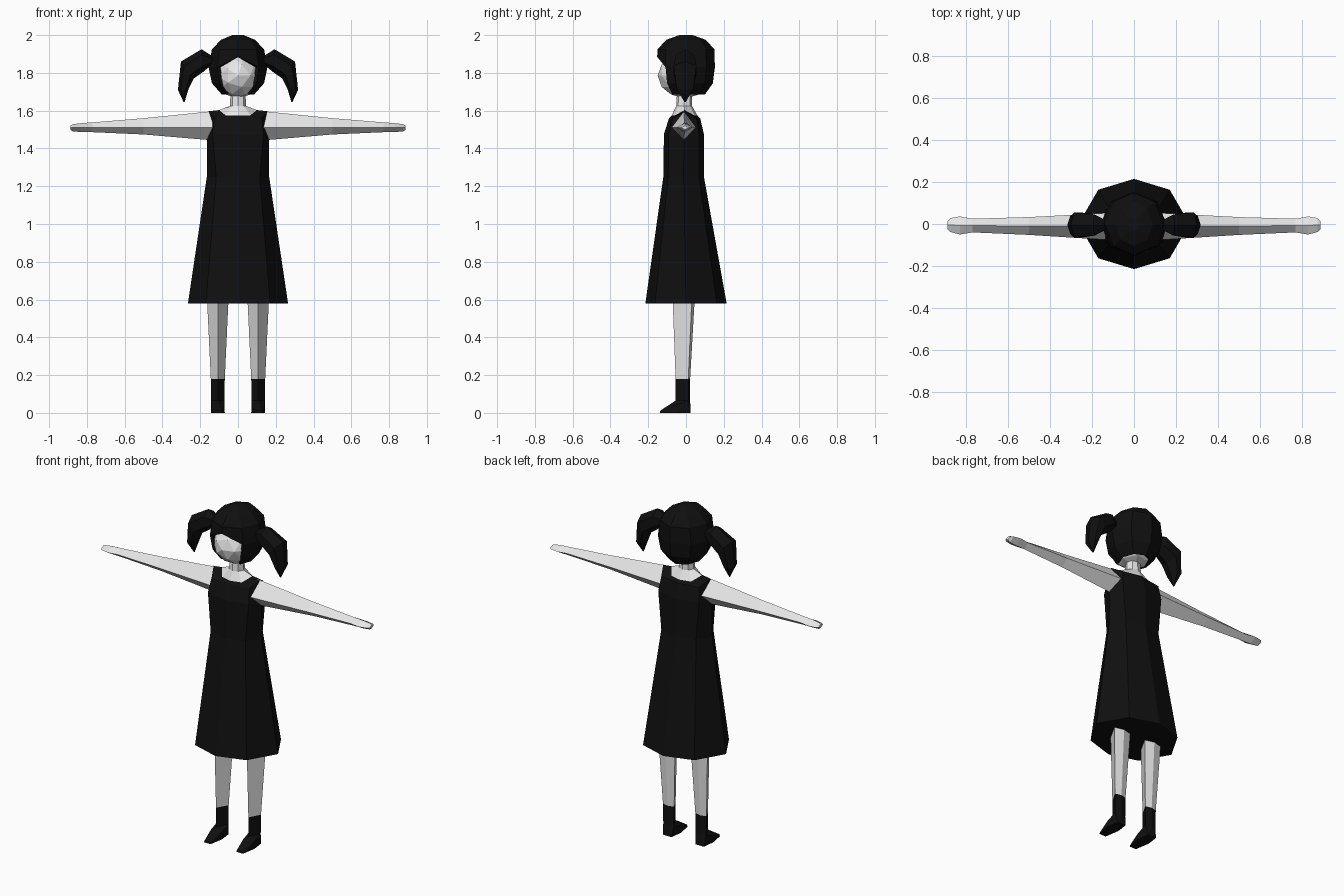
import bpy, bmesh, math
from mathutils import Matrix

cube = bpy.data.objects.get("Cube")
if cube:
    bpy.data.objects.remove(cube, do_unlink=True)


def material(name, rgb, rough=0.9):
    m = bpy.data.materials.new(name)
    m.use_nodes = True
    m.diffuse_color = (*rgb, 1)
    b = m.node_tree.nodes["Principled BSDF"]
    b.inputs["Base Color"].default_value = (*rgb, 1)
    b.inputs["Roughness"].default_value = rough
    return m


SKIN = material("pale_skin", (0.8, 0.8, 0.8))
BLACK = material("black", (0.005, 0.005, 0.005))


def finish(name, bm, mat):
    bmesh.ops.recalc_face_normals(bm, faces=bm.faces)
    me = bpy.data.meshes.new(name)
    bm.to_mesh(me)
    bm.free()
    me.materials.append(mat)
    ob = bpy.data.objects.new(name, me)
    bpy.context.scene.collection.objects.link(ob)
    return ob


def loft(name, rings, mat, cap_start=False, cap_end=False, skip=lambda i, j: False):
    """Join equal-sized rings of points with quads."""
    bm = bmesh.new()
    vs = [[bm.verts.new(p) for p in r] for r in rings]
    n = len(rings[0])
    for i in range(len(vs) - 1):
        for j in range(n):
            if not skip(i, j):
                k = (j + 1) % n
                bm.faces.new((vs[i][j], vs[i][k], vs[i + 1][k], vs[i + 1][j]))
    if cap_start:
        bm.faces.new(vs[0])
    if cap_end:
        bm.faces.new(vs[-1])
    return finish(name, bm, mat)


def body_ring(z_mid, z_side, yf, yb, xc, xs):
    """Eight-sided body section: front, corners, sides, back."""
    yc, h = (yf + yb) / 2, (yb - yf) / 2 * 0.76
    return [(0, yf, z_mid), (xc, yc - h, z_mid), (xs, yc, z_side), (xc, yc + h, z_mid),
            (0, yb, z_mid), (-xc, yc + h, z_mid), (-xs, yc, z_side), (-xc, yc - h, z_mid)]


# Dress, from hem to neckline
neckline = body_ring(1.575, 1.603, -0.075, 0.06, 0.065, 0.1)
loft("dress", [
    body_ring(0.58, 0.58, -0.215, 0.215, 0.17, 0.265),
    body_ring(1.25, 1.25, -0.12, 0.095, 0.115, 0.165),
    body_ring(1.475, 1.45, -0.117, 0.095, 0.135, 0.165),
    body_ring(1.56, 1.597, -0.09, 0.075, 0.125, 0.156),
    neckline], BLACK, cap_start=True)

# Neck and upper chest
loft("neck", [neckline,
              body_ring(1.625, 1.625, -0.052, 0.032, 0.03, 0.043),
              body_ring(1.74, 1.74, -0.045, 0.03, 0.026, 0.037)], SKIN)

# Head
bm = bmesh.new()
bmesh.ops.create_icosphere(bm, subdivisions=2, radius=1)
bm.transform(Matrix.Translation((0, -0.005, 1.785)) @ Matrix.Diagonal((0.125, 0.145, 0.12, 1))
             @ Matrix.Rotation(math.radians(90), 4, 'X'))
finish("head", bm, SKIN)


# Hair cap with an opening for the face
def hair_ring(z, rx, ry, z_front=None):
    pts = []
    for j in range(8):
        a = math.radians(45 * j)
        zz = z_front if (j == 0 and z_front) else z
        pts.append((rx * math.sin(a), -ry * math.cos(a), zz))
    return pts


hair = loft("hair", [
    hair_ring(2.0, 0.03, 0.035),
    hair_ring(1.975, 0.09, 0.105),
    hair_ring(1.925, 0.138, 0.15),
    hair_ring(1.83, 0.156, 0.153, 1.885),
    hair_ring(1.745, 0.138, 0.142),
    hair_ring(1.685, 0.085, 0.1)], BLACK, cap_start=True,
    skip=lambda i, j: i >= 3 and j in (0, 7))
shell = hair.modifiers.new("thickness", 'SOLIDIFY')
shell.thickness = 0.02
shell.offset = -1

# Paired parts
for side, s in (("left", 1), ("right", -1)):
    # Pigtail sections: upper point, lower point, half width
    tail = []
    for x0, z0, x1, z1, w in ((0.13, 1.885, 0.13, 1.85, 0.02), (0.193, 1.925, 0.185, 1.805, 0.05),
                              (0.302, 1.86, 0.235, 1.77, 0.06), (0.318, 1.71, 0.262, 1.715, 0.042),
                              (0.288, 1.645, 0.283, 1.645, 0.003)):
        tail.append([(s * (x0 + (x1 - x0) * t), -0.005 + w * k, z0 + (z1 - z0) * t)
                     for t, k in ((0, 0), (0.25, 1), (0.75, 1), (1, 0), (0.75, -1), (0.25, -1))])
    loft(side + "_pigtail", tail, BLACK, True, True)

    # Arm and hand sections: x, top, middle, bottom, front, back
    arm = []
    for x, zt, zm, zb, yf, yb in ((0.135, 1.597, 1.512, 1.443, -0.075, 0.052),
                                  (0.5, 1.56, 1.512, 1.474, -0.052, 0.033),
                                  (0.77, 1.538, 1.512, 1.486, -0.04, 0.025),
                                  (0.83, 1.534, 1.512, 1.487, -0.05, 0.036),
                                  (0.875, 1.528, 1.511, 1.49, -0.038, 0.028),
                                  (0.888, 1.52, 1.511, 1.5, -0.025, 0.015)):
        ym = (yf + yb) / 2
        arm.append([(s * x, yf, zm), (s * x, ym, zt), (s * x, yb, zm), (s * x, ym, zb)])
    loft(side + "_arm", arm, SKIN, True, True)

    # Leg and sock share a kite section with its point to the front
    def kite(z, w, yf, ys, yb):
        c = s * 0.107
        return [(c, yf, z), (c + w, ys, z), (c, yb, z), (c - w, ys, z)]

    ankle = kite(0.18, 0.037, -0.055, 0.012, 0.022)
    loft(side + "_leg", [kite(0.585, 0.056, -0.07, 0.03, 0.045), ankle], SKIN)
    instep = kite(0.065, 0.035, -0.055, 0.012, 0.022)
    loft(side + "_sock", [ankle, instep], BLACK, cap_start=True)

    # Shoe wedge
    bm = bmesh.new()
    c = s * 0.107
    pts = list(instep)
    for w, y, z in ((0.028, 0.024, 0), (0.037, -0.05, 0), (0.022, -0.138, 0), (0.018, -0.136, 0.012),
                    (0.034, -0.055, 0.04)):
        pts += [(c + w, y, z), (c - w, y, z)]
    for p in pts:
        bm.verts.new(p)
    bmesh.ops.convex_hull(bm, input=bm.verts)
    finish(side + "_shoe", bm, BLACK)
